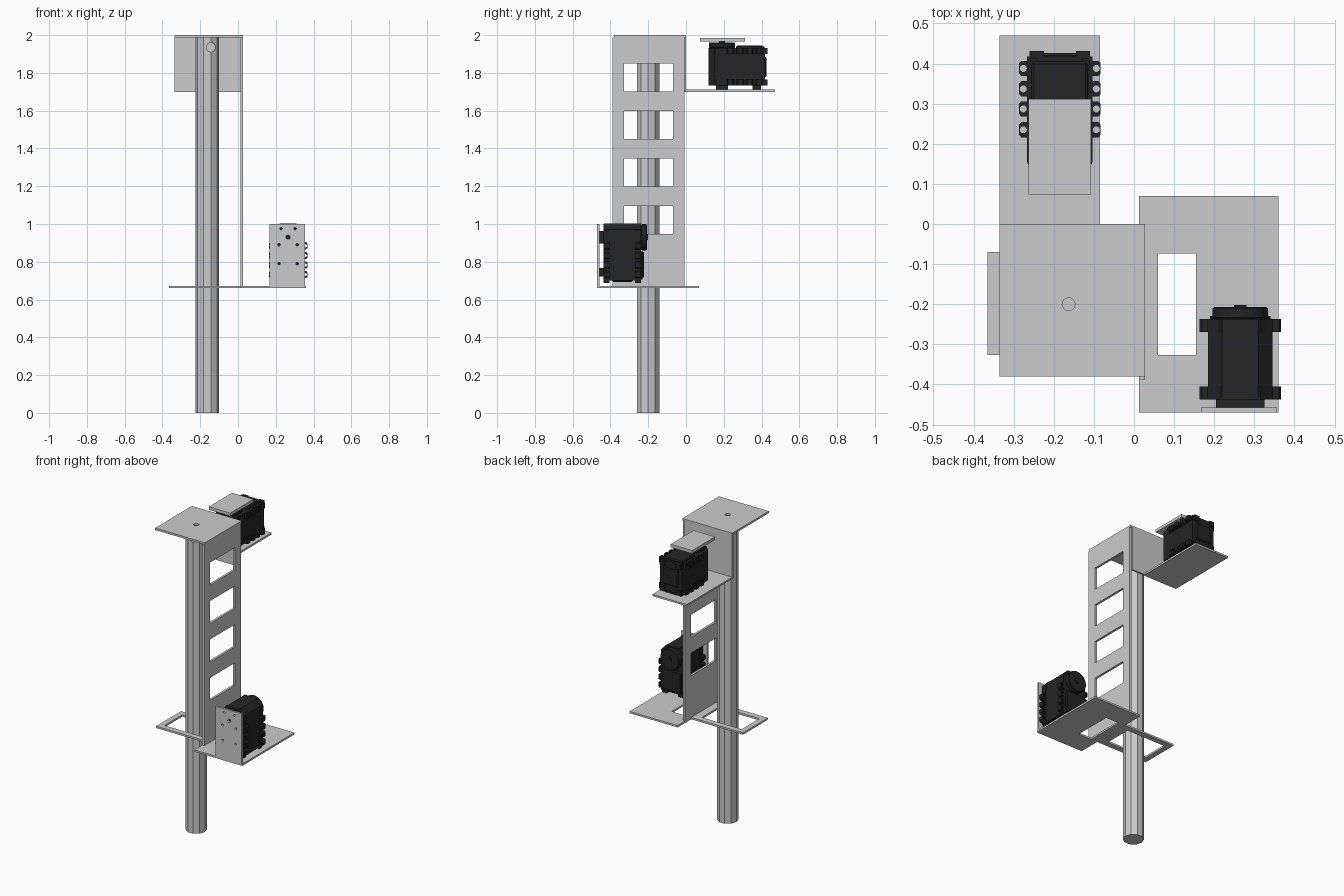
import bpy, bmesh
from math import cos, sin, pi, radians
from mathutils import Matrix

if "Cube" in bpy.data.objects:
    bpy.data.objects.remove(bpy.data.objects["Cube"])

black = bpy.data.materials.new("black_plastic")
black.diffuse_color = (0.018, 0.018, 0.018, 1)
black.use_nodes = True
black.node_tree.nodes["Principled BSDF"].inputs["Base Color"].default_value = black.diffuse_color

# local (u, v, depth) -> world for sheets facing each axis
AXES = {
    'Z': Matrix.Identity(4),
    'X': Matrix(((0, 0, 1, 0), (1, 0, 0, 0), (0, 1, 0, 0), (0, 0, 0, 1))),
    'Y': Matrix.Rotation(radians(90), 4, 'X'),
}


def rect(u0, u1, v0, v1):
    return [(u0, v0), (u1, v0), (u1, v1), (u0, v1)]


def circle(u, v, r, n=16):
    return [(u + r * cos(2 * pi * i / n), v + r * sin(2 * pi * i / n)) for i in range(n)]


def sheet(name, outline, lo, hi, axis='Z', holes=(), base=None, mat=None, bevel=0):
    """Extrude a flat outline with holes between lo and hi along an axis."""
    if axis == 'Y':
        lo, hi = -hi, -lo
    cu = bpy.data.curves.new(name + "_profile", 'CURVE')
    cu.dimensions = '2D'
    cu.fill_mode = 'BOTH'
    cu.extrude = (hi - lo) / 2
    for pts in [outline, *holes]:
        sp = cu.splines.new('POLY')
        sp.points.add(len(pts) - 1)
        for p, (u, v) in zip(sp.points, pts):
            p.co = (u, v, 0, 1)
        sp.use_cyclic_u = True
    tmp = bpy.data.objects.new(name + "_profile", cu)
    bpy.context.collection.objects.link(tmp)
    dg = bpy.context.evaluated_depsgraph_get()
    me = bpy.data.meshes.new_from_object(tmp.evaluated_get(dg))
    bpy.data.objects.remove(tmp)
    me.name = name
    bm = bmesh.new()
    bm.from_mesh(me)
    bmesh.ops.remove_doubles(bm, verts=bm.verts, dist=1e-5)
    bmesh.ops.dissolve_limit(bm, angle_limit=0.01, verts=bm.verts, edges=bm.edges)
    m = (base or Matrix.Identity(4)) @ AXES[axis] @ Matrix.Translation((0, 0, (lo + hi) / 2))
    bm.transform(m)
    bmesh.ops.recalc_face_normals(bm, faces=bm.faces)
    for f in bm.faces:
        f.smooth = False
    bm.to_mesh(me)
    bm.free()
    me.materials.clear()
    if mat:
        me.materials.append(mat)
    ob = bpy.data.objects.new(name, me)
    bpy.context.collection.objects.link(ob)
    if bevel:
        b = ob.modifiers.new("edge", 'BEVEL')
        b.width = bevel
        b.segments = 1
    return ob


# Ten-sided post with a shallow drilled hole near the top
post = sheet("post", circle(-0.163, -0.2, 0.063, 10), 0, 1.987)
cutter = sheet("post_hole_cutter", circle(-0.143, 1.935, 0.024), -0.3, -0.22, 'Y')
cutter.hide_render = True
cutter.hide_set(True)
cutter.display_type = 'WIRE'
cut = post.modifiers.new("hole", 'BOOLEAN')
cut.operation = 'DIFFERENCE'
cut.object = cutter

# Bent upper bracket: cap, back drop and servo shelf
sheet("top_plate", rect(-0.335, 0.027, -0.38, 0), 1.987, 2.0,
      holes=[circle(-0.163, -0.2, 0.016)])
sheet("back_plate", rect(-0.335, 0.012, 1.7, 1.987), -0.012, 0, 'Y')
sheet("upper_shelf", rect(-0.335, -0.085, -0.012, 0.47), 1.7, 1.712)

# Long side plate with four windows
sheet("side_plate", rect(-0.388, -0.008, 0.672, 1.987), 0.012, 0.027, 'X',
      holes=[rect(-0.327, -0.07, z, z + 0.148) for z in (0.946, 1.198, 1.45, 1.702)])

# Lower shelf with its guide frame around the post
sheet("lower_shelf", [(-0.365, -0.327), (0.012, -0.327), (0.012, -0.47), (0.36, -0.47),
                      (0.36, 0.07), (0.012, 0.07), (0.012, -0.07), (-0.365, -0.07)],
      0.66, 0.672,
      holes=[rect(0.06, 0.155, -0.327, -0.073), rect(-0.33, -0.04, -0.29, -0.107)])

# Drilled upright that carries the lower servo
small = [(0.037, 0.976), (0.048, 0.89), (0.048, 0.79)]
sheet("servo_upright", rect(0.167, 0.356, 0.672, 1.0), -0.47, -0.457, 'Y',
      holes=[circle(0.265, 0.93, 0.011, 12)] +
            [circle(0.265 + s * x, z, 0.007, 12) for x, z in small for s in (1, -1)])


def flange_outline():
    """Case outline with mounting lugs along both sides and the far end."""
    side = [(0.05, -0.07), (0.082, -0.035)]
    for y in (0.045, 0.097, 0.147, 0.198):
        side += [(0.082, y - 0.019), (0.096, y - 0.019), (0.102, y - 0.012),
                 (0.102, y + 0.012), (0.096, y + 0.019), (0.082, y + 0.019)]
    side += [(0.082, 0.228), (0.075, 0.228), (0.075, 0.242), (0.04, 0.242), (0.04, 0.228)]
    return side + [(-x, y) for x, y in reversed(side)]


def servo(tag, base):
    """Servo with its output axis up local z and its body running along local y."""
    def part(name, outline, lo, hi, **kw):
        return sheet(f"{tag}_servo_{name}", outline, lo, hi, base=base, mat=black, **kw)
    lug_holes = [circle(s * 0.091, y, 0.009, 10)
                 for y in (0.045, 0.097, 0.147, 0.198) for s in (1, -1)]
    part("case", [(-0.045, -0.072), (0.045, -0.072), (0.08, -0.04), (0.08, 0.228),
                  (-0.08, 0.228), (-0.08, -0.04)], 0.004, 0.196)
    for name, lo, hi in (("lower_flange", 0, 0.032), ("upper_flange", 0.168, 0.2)):
        part(name, flange_outline(), lo, hi, holes=lug_holes)
    part("lid", rect(-0.07, 0.07, 0.075, 0.215), 0.195, 0.214, bevel=0.006)
    part("end_panel", rect(-0.055, 0.055, 0.2, 0.236), 0.045, 0.155, bevel=0.006)
    part("horn", circle(0, 0, 0.069, 28), 0.2, 0.23, bevel=0.004)
    part("horn_hub", circle(0, 0, 0.016, 12), 0.228, 0.235)
    part("near_foot", rect(-0.06, 0.06, -0.032, 0.032), -0.02, 0.004)
    part("far_foot", rect(-0.06, 0.06, 0.163, 0.208), -0.02, 0.004)
    # corner screws
    for s, side in ((-1, "left"), (1, "right")):
        part("screw_" + side, circle(s * 0.065, 0.215, 0.01, 10), 0.2, 0.207)


servo("upper", Matrix.Translation((-0.185, 0.19, 1.732)))
servo("lower", Matrix.Translation((0.265, -0.437, 0.93)) @ Matrix.Rotation(radians(-90), 4, 'X'))

# Arm plate on the upper servo horn
sheet("arm_plate", rect(-0.263, -0.107, 0.073, 0.312), 1.966, 1.986)
